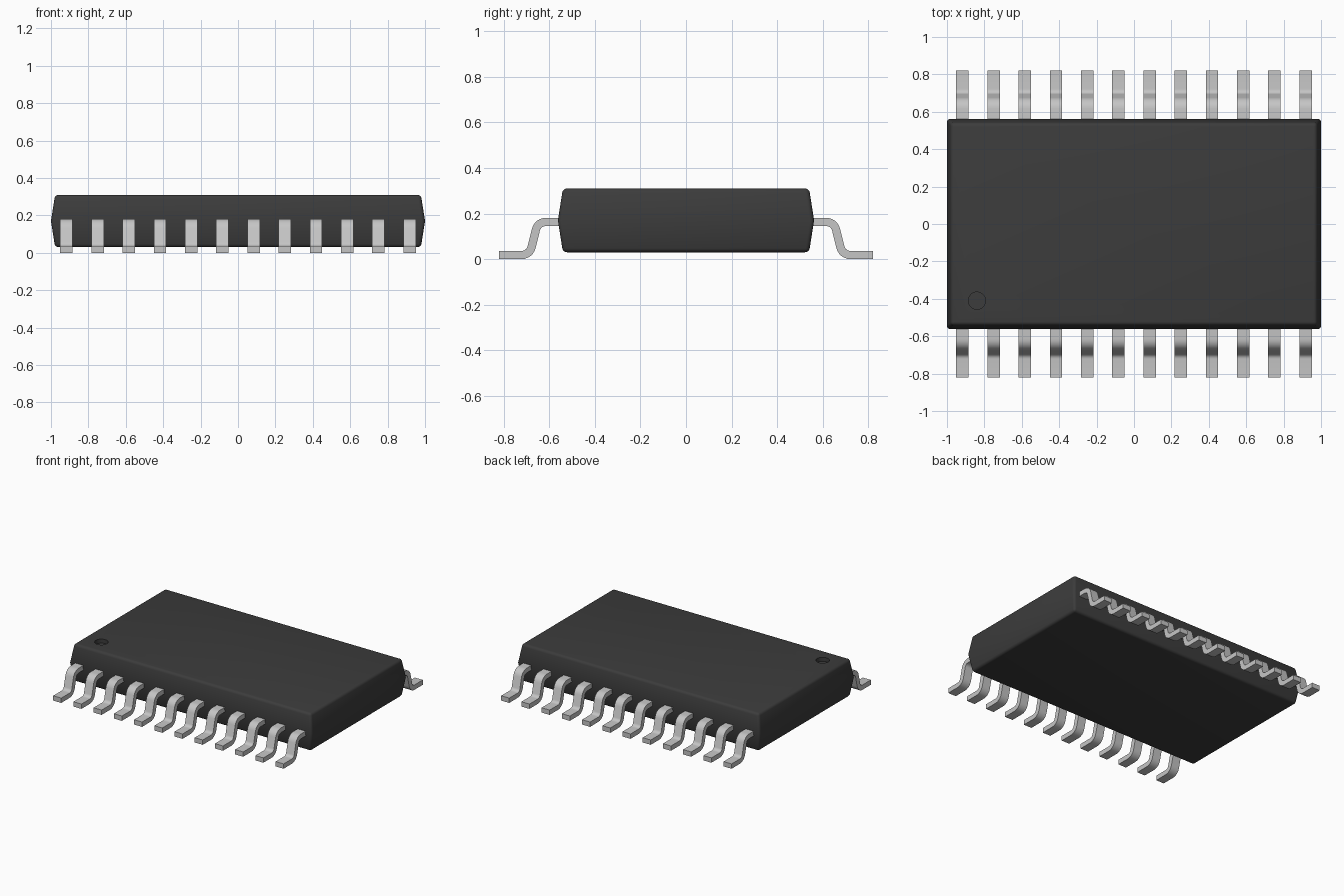
import bpy, bmesh, math
from mathutils import Vector

cube = bpy.data.objects.get("Cube")
if cube:
    bpy.data.objects.remove(cube, do_unlink=True)


def material(name, value):
    m = bpy.data.materials.new(name)
    m.use_nodes = True
    color = (value, value, value, 1)
    m.diffuse_color = color
    m.node_tree.nodes["Principled BSDF"].inputs["Base Color"].default_value = color
    return m


def add_object(name, bm, mat):
    bmesh.ops.recalc_face_normals(bm, faces=bm.faces)
    mesh = bpy.data.meshes.new(name)
    bm.to_mesh(mesh)
    bm.free()
    mesh.materials.append(mat)
    ob = bpy.data.objects.new(name, mesh)
    bpy.context.collection.objects.link(ob)
    return ob


def shade_smooth(ob):
    bpy.ops.object.select_all(action="DESELECT")
    bpy.context.view_layer.objects.active = ob
    ob.select_set(True)
    bpy.ops.object.shade_smooth_by_angle(angle=math.radians(30))


plastic = material("dark plastic", 0.045)
metal = material("grey metal", 0.56)

# Body: three stacked rectangles, widest at the mould line
bm = bmesh.new()
rings = []
for hx, hy, z in ((0.978, 0.540, 0.03), (1.0, 0.562, 0.17), (0.978, 0.540, 0.31)):
    rings.append([bm.verts.new((sx * hx, sy * hy, z))
                  for sx, sy in ((-1, -1), (1, -1), (1, 1), (-1, 1))])
for low, high in zip(rings, rings[1:]):
    for i in range(4):
        j = (i + 1) % 4
        bm.faces.new((low[i], low[j], high[j], high[i]))
bm.faces.new(rings[0][::-1])
bm.faces.new(rings[2])
# Round everything except the mould line
edges = [e for e in bm.edges if not all(abs(v.co.z - 0.17) < 0.001 for v in e.verts)]
bmesh.ops.bevel(bm, geom=edges, offset=0.018, segments=4, profile=0.5, affect="EDGES")
body = add_object("body", bm, plastic)

# Round dimple that marks the first pin
bpy.ops.mesh.primitive_cylinder_add(vertices=32, radius=0.046, depth=0.06,
                                    location=(-0.84, -0.41, 0.31))
cutter = bpy.context.object
cutter.name = "marker_cutter"
cutter.hide_render = True
cutter.data.materials.append(plastic)
cut = body.modifiers.new("marker_dimple", "BOOLEAN")
cut.operation = "DIFFERENCE"
cut.solver = "EXACT"
cut.object = cutter
bpy.context.view_layer.objects.active = body
bpy.ops.object.modifier_apply(modifier=cut.name)
bpy.data.objects.remove(cutter, do_unlink=True)
shade_smooth(body)


def rounded_path(points, radius, steps=6):
    """Centre line with each inner corner replaced by an arc, plus normals."""
    pts = [Vector(p) for p in points]
    normal = lambda d: Vector((-d.y, d.x))
    d0 = (pts[1] - pts[0]).normalized()
    path = [(pts[0], normal(d0))]
    for a, b, c in zip(pts, pts[1:], pts[2:]):
        d1, d2 = (b - a).normalized(), (c - b).normalized()
        turn = math.atan2(d1.x * d2.y - d1.y * d2.x, d1.dot(d2))
        side = math.copysign(1, turn)
        start = b - d1 * radius * math.tan(abs(turn) / 2)
        n1 = normal(d1)
        center = start + n1 * radius * side
        for i in range(steps + 1):
            t = turn * i / steps
            n = Vector((n1.x * math.cos(t) - n1.y * math.sin(t),
                        n1.x * math.sin(t) + n1.y * math.cos(t)))
            path.append((center - n * radius * side, n))
    dl = (pts[-1] - pts[-2]).normalized()
    path.append((pts[-1], normal(dl)))
    return path


# Gull-wing leads: a bent strip swept across its width
LEAD_W, LEAD_T = 0.066, 0.036
path = rounded_path(((0.53, 0.163), (0.65, 0.163), (0.686, 0.018), (0.82, 0.018)), 0.045)


def add_lead(name, x, side):
    bm = bmesh.new()
    sections = []
    for p, n in path:
        top, low = p + n * LEAD_T / 2, p - n * LEAD_T / 2
        sections.append([bm.verts.new((x + dx * LEAD_W / 2, side * q.x, q.y))
                         for dx, q in ((-1, low), (1, low), (1, top), (-1, top))])
    for a, b in zip(sections, sections[1:]):
        for i in range(4):
            j = (i + 1) % 4
            bm.faces.new((a[i], a[j], b[j], b[i]))
    bm.faces.new(sections[0])
    bm.faces.new(sections[-1])
    shade_smooth(add_object(name, bm, metal))


for i in range(12):
    x = (i - 5.5) * 0.1668
    add_lead(f"front_lead_{i + 1}", x, -1)
    add_lead(f"back_lead_{i + 1}", x, 1)
